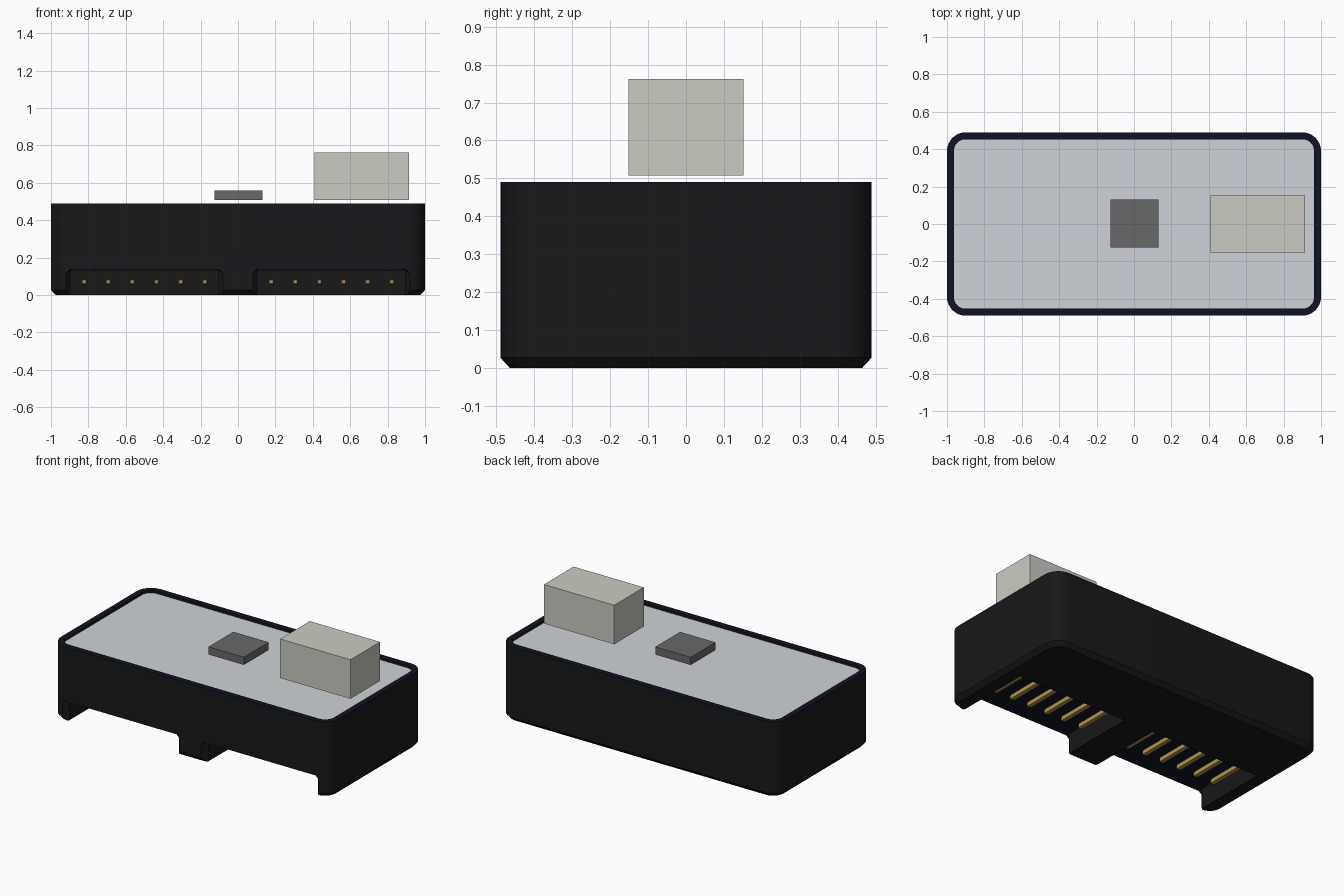
import bpy, bmesh, math

if "Cube" in bpy.data.objects:
    bpy.data.objects.remove(bpy.data.objects["Cube"])


def material(name, rgb):
    m = bpy.data.materials.new(name)
    m.diffuse_color = (*rgb, 1)
    m.use_nodes = True
    m.node_tree.nodes["Principled BSDF"].inputs["Base Color"].default_value = m.diffuse_color
    return m


BLACK = material("black_plastic", (0.009, 0.009, 0.010))
NAVY = material("navy_board", (0.004, 0.007, 0.016))
SILVER = material("silver_plate", (0.62, 0.65, 0.68))
GOLD = material("gold_contact", (0.45, 0.30, 0.07))
GREY = material("chip_grey", (0.14, 0.14, 0.14))
CREAM = material("cream_block", (0.60, 0.60, 0.54))


def loft(name, rings, mats=(), ring_mats=None):
    """Skin a list of equal-length closed point rings and cap both ends."""
    bm = bmesh.new()
    loops = [[bm.verts.new(p) for p in r] for r in rings]
    n = len(loops[0])
    for k, (a, b) in enumerate(zip(loops, loops[1:])):
        for i in range(n):
            j = (i + 1) % n
            f = bm.faces.new((a[i], a[j], b[j], b[i]))
            if ring_mats:
                f.material_index = ring_mats[k]
    bm.faces.new(loops[0][::-1])
    bm.faces.new(loops[-1])
    bmesh.ops.recalc_face_normals(bm, faces=bm.faces)
    me = bpy.data.meshes.new(name)
    bm.to_mesh(me)
    bm.free()
    ob = bpy.data.objects.new(name, me)
    bpy.context.collection.objects.link(ob)
    for m in mats:
        me.materials.append(m)
    return ob


def rounded_ring(inset, z, hx=1.0, hy=0.49, radius=0.1, seg=8):
    r = radius - inset
    pts = []
    for q, (sx, sy) in enumerate([(1, 1), (-1, 1), (-1, -1), (1, -1)]):
        for i in range(seg + 1):
            a = math.pi / 2 * (q + i / seg)
            pts.append((sx * (hx - radius) + r * math.cos(a),
                        sy * (hy - radius) + r * math.sin(a), z))
    return pts


def rect_ring_z(x0, x1, y0, y1, z):
    return [(x0, y0, z), (x1, y0, z), (x1, y1, z), (x0, y1, z)]


def box(name, x0, x1, y0, y1, z0, z1, mat):
    return loft(name, [rect_ring_z(x0, x1, y0, y1, z) for z in (z0, z1)], [mat])


def slot_ring(cx, w, c, y):
    top = 0.135
    return [(cx - w, y, -0.1), (cx - w, y, top - c), (cx - w + c, y, top),
            (cx + w - c, y, top), (cx + w, y, top - c), (cx + w, y, -0.1)]


# Housing: chamfered foot, straight wall, rim and shallow recess
RIM = 0.037
housing = loft("housing",
               [rounded_ring(0.025, 0), rounded_ring(0, 0.027),
                rounded_ring(0, 0.49), rounded_ring(RIM, 0.49),
                rounded_ring(RIM, 0.46)],
               [BLACK, NAVY], [0, 0, 1, 0])

for side, cx in (("left", -0.5), ("right", 0.5)):
    # Connector bay, open to the front and below, flared at its mouth
    cutter = loft(f"{side}_bay_cutter",
                  [slot_ring(cx, 0.425, 0.02, -0.52),
                   slot_ring(cx, 0.42, 0.02, -0.485),
                   slot_ring(cx, 0.395, 0.004, -0.455),
                   slot_ring(cx, 0.395, 0.004, 0.04)], [BLACK])
    cutter.hide_render = True
    cutter.hide_set(True)
    mod = housing.modifiers.new(f"{side}_bay", 'BOOLEAN')
    mod.operation = 'DIFFERENCE'
    mod.solver = 'EXACT'
    mod.object = cutter

    # Circuit board forming the bay ceiling
    box(f"{side}_board", cx - 0.39, cx + 0.39, -0.475, 0.04, 0.132, 0.14, NAVY)

    # Row of six contact pins with tapered tips
    for i in range(6):
        x, z = cx + (i - 2.5) * 0.129, 0.07
        rings = [[(x + a * h, y, z + b * h) for a, b in
                  ((-1, -1), (1, -1), (1, 1), (-1, 1))]
                 for y, h in ((-0.28, 0.009), (-0.268, 0.0135), (0.05, 0.0135))]
        loft(f"{side}_pin_{i + 1}", rings, [GOLD])

# Apply the cuts, then smooth the rounded corners
bpy.context.view_layer.objects.active = housing
housing.select_set(True)
for mod in list(housing.modifiers):
    bpy.ops.object.modifier_apply(modifier=mod.name)
bpy.ops.object.shade_smooth_by_angle(angle=math.radians(30))
for ob in [o for o in bpy.data.objects if o.name.endswith("cutter")]:
    bpy.data.objects.remove(ob)

# Cover plate set in the rim
loft("cover_plate", [rounded_ring(RIM, 0.455), rounded_ring(RIM, 0.475)], [SILVER])

# Parts floating just above the plate
box("small_chip", -0.125, 0.13, -0.125, 0.13, 0.508, 0.558, GREY)
box("large_block", 0.41, 0.915, -0.152, 0.152, 0.508, 0.762, CREAM)
